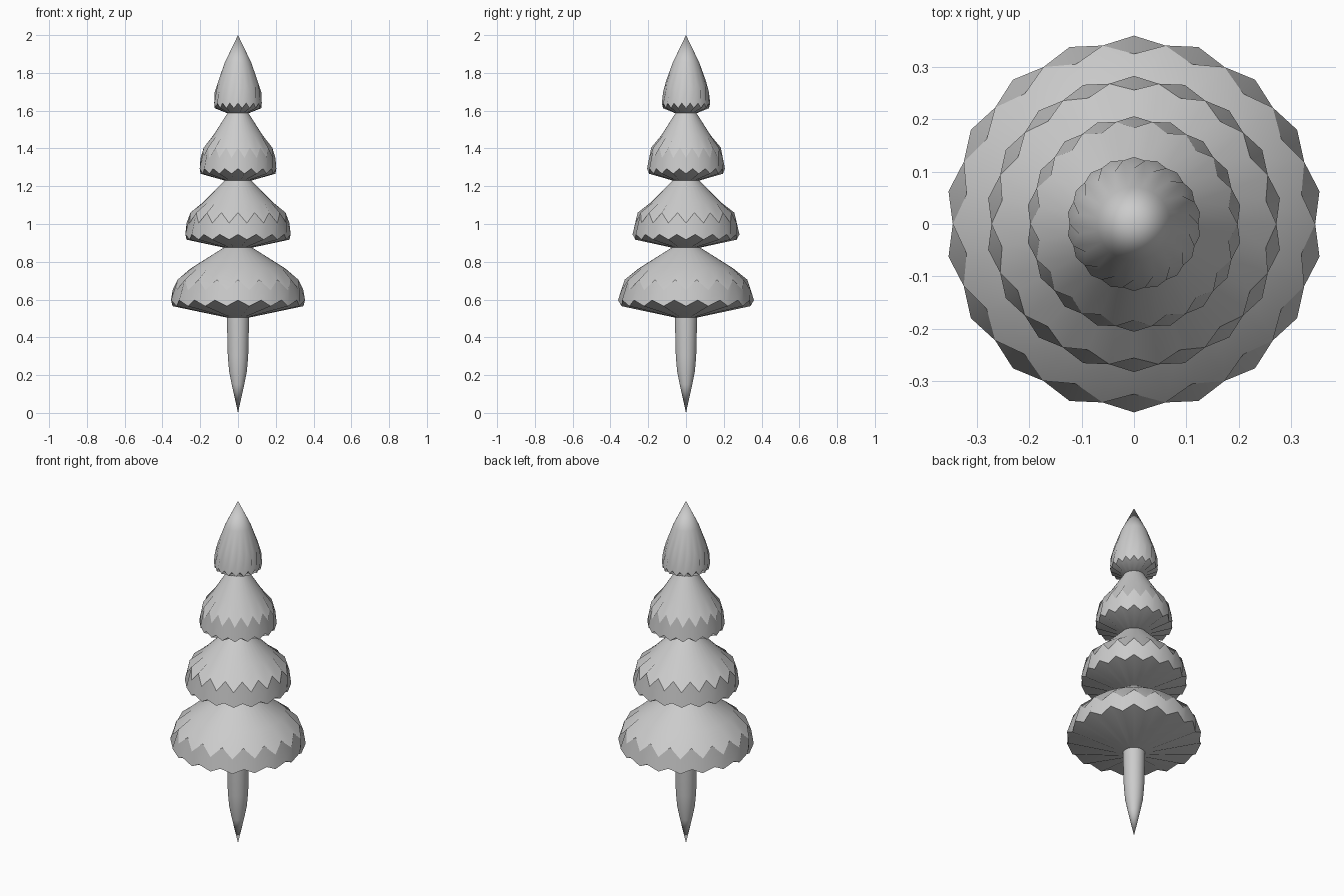
import bpy, bmesh
from math import pi, cos, sin

if "Cube" in bpy.data.objects:
    bpy.data.objects.remove(bpy.data.objects["Cube"])

N = 36  # even steps are peaks, odd steps are valleys of the scalloped rim


def lathe(name, rows, sharp=()):
    """Skin rings of (r_peak, z_peak, r_valley, z_valley); sharp = ring indices kept hard."""
    bm = bmesh.new()
    rings = []
    for rp, zp, rv, zv in rows:
        if rp == 0:
            rings.append([bm.verts.new((0, 0, zp))] * N)
            continue
        ring = []
        for k in range(N):
            a = pi / 2 + 2 * pi * k / N
            r, z = (rv, zv) if k % 2 else (rp, zp)
            ring.append(bm.verts.new((r * cos(a), r * sin(a), z)))
        rings.append(ring)
    for lo, hi in zip(rings, rings[1:]):
        for k in range(N):
            j = (k + 1) % N
            quad = list(dict.fromkeys([lo[k], lo[j], hi[j], hi[k]]))
            bm.faces.new(quad)
    for f in bm.faces:
        f.smooth = True
    for i in sharp:
        for k in range(N):
            e = bm.edges.get((rings[i][k], rings[i][(k + 1) % N]))
            if e:
                e.smooth = False
    bmesh.ops.recalc_face_normals(bm, faces=bm.faces[:])
    me = bpy.data.meshes.new(name)
    bm.to_mesh(me)
    bm.free()
    ob = bpy.data.objects.new(name, me)
    bpy.context.collection.objects.link(ob)
    return ob


def even(r, z):
    return (r, z, r, z)


# Pointed trunk
lathe("trunk", [even(0, 0), even(0.033, 0.15), even(0.047, 0.22), even(0.054, 0.30),
                even(0.059, 0.51)])

# Foliage tiers: rim radius, base z, base radius, rim heights, band-top radius, shoulder, top
tiers = [
    (0.360, 0.505, 0.06, (0.060, 0.092, 0.145, 0.200), 0.325, (0.250, 0.765), (0.075, 0.875)),
    (0.283, 0.875, 0.075, (0.042, 0.070, 0.130, 0.185), 0.256, (0.185, 1.115), (0.070, 1.230)),
    (0.206, 1.230, 0.070, (0.036, 0.063, 0.120, 0.175), 0.184, (0.130, 1.470), (0.055, 1.588)),
    (0.128, 1.588, 0.060, (0.025, 0.052, 0.110, 0.165), 0.107, (0.070, 1.855), (0, 2.0)),
]
for i, (R, z0, rb, (d, c, b, a), ra, shoulder, top) in enumerate(tiers):
    rv = R * 0.962
    rows = [even(0, z0), even(rb, z0),
            (R, z0 + c, rv, z0 + d),       # lower scallop
            (ra, z0 + a, rv, z0 + b),      # upper scallop
            even(*shoulder), even(*top)]
    if top[0]:
        rows.append(even(0, top[1]))
    lathe(f"foliage_tier_{i + 1}", rows, sharp=(2, 3, 5) if top[0] else (2,))
